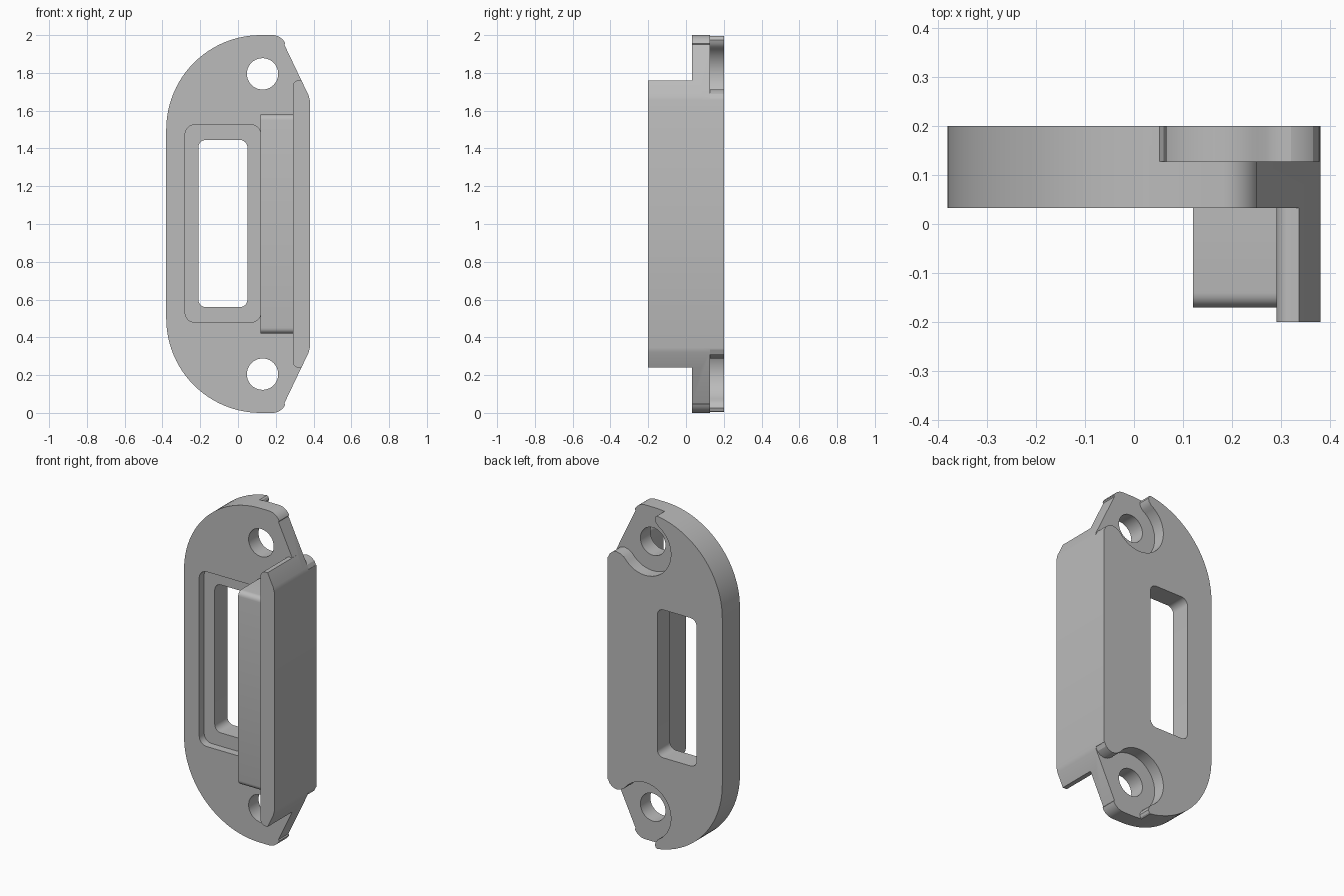
import bpy, bmesh
from math import sin, cos, radians

cube = bpy.data.objects.get("Cube")
if cube:
    bpy.data.objects.remove(cube, do_unlink=True)

GREY = (0.5, 0.5, 0.5, 1.0)
mat = bpy.data.materials.new("grey metal")
mat.use_nodes = True
mat.diffuse_color = GREY
mat.node_tree.nodes["Principled BSDF"].inputs["Base Color"].default_value = GREY


def arc(cx, cz, r, a0, a1, n=8):
    angles = [radians(a0 + (a1 - a0) * i / n) for i in range(n + 1)]
    return [(cx + r * cos(a), cz + r * sin(a)) for a in angles]


def rounded_rect(x0, x1, z0, z1, r):
    return (arc(x1 - r, z1 - r, r, 0, 90) + arc(x0 + r, z1 - r, r, 90, 180)
            + arc(x0 + r, z0 + r, r, 180, 270) + arc(x1 - r, z0 + r, r, 270, 360))


def mirrored(half):
    """Close an upper half profile with its reflection about z = 1."""
    return half + [(x, 2 - z) for x, z in reversed(half)]


def prism(name, profile, y0, y1):
    """Extrude an x-z profile along y."""
    bm = bmesh.new()
    face = bm.faces.new([bm.verts.new((x, y0, z)) for x, z in profile])
    ext = bmesh.ops.extrude_face_region(bm, geom=[face])
    verts = [v for v in ext["geom"] if isinstance(v, bmesh.types.BMVert)]
    bmesh.ops.translate(bm, verts=verts, vec=(0, y1 - y0, 0))
    bmesh.ops.recalc_face_normals(bm, faces=bm.faces)
    mesh = bpy.data.meshes.new(name)
    bm.to_mesh(mesh)
    bm.free()
    obj = bpy.data.objects.new(name, mesh)
    mesh.materials.append(mat)
    bpy.context.collection.objects.link(obj)
    return obj


def combine(target, tool, operation):
    mod = target.modifiers.new(operation.lower(), 'BOOLEAN')
    mod.operation = operation
    mod.solver = 'EXACT'
    mod.object = tool
    bpy.context.view_layer.objects.active = target
    bpy.ops.object.modifier_apply(modifier=mod.name)
    bpy.data.objects.remove(tool, do_unlink=True)


# Plate: big rounded left side, sloped right shoulders
outline = mirrored([(0.38, 1.655), (0.374, 1.68), (0.245, 1.95)]
                   + arc(0.182, 1.925, 0.075, 25, 90) + arc(0.12, 1.5, 0.5, 90, 180, 24))
plate = prism("strike_plate", outline, 0.033, 0.2)

# Side flange following the shoulder slope
flange = prism("side_flange", mirrored(
    [(0.38, 1.655), (0.374, 1.68), (0.336, 1.76)] + arc(0.32, 1.73, 0.03, 90, 180)), -0.2, 0.08)
combine(plate, flange, 'UNION')

# Latch block with rounded front edges at its ends
block = prism("latch_block", [(0.12, 0.42), (0.33, 0.42), (0.33, 1.58), (0.12, 1.58)], -0.17, 0.06)
bm = bmesh.new()
bm.from_mesh(block.data)
ends = [e for e in bm.edges if all(v.co.y < -0.1 for v in e.verts)
        and abs(e.verts[0].co.z - e.verts[1].co.z) < 0.01]
bmesh.ops.bevel(bm, geom=ends, offset=0.03, segments=5, profile=0.5, affect='EDGES')
bm.to_mesh(block.data)
bm.free()
combine(plate, block, 'UNION')

# Stepped window
combine(plate, prism("pocket_cutter", rounded_rect(-0.28, 0.12, 0.48, 1.525, 0.05), 0.0, 0.08), 'DIFFERENCE')
combine(plate, prism("window_cutter", rounded_rect(-0.21, 0.05, 0.56, 1.445, 0.04), 0.05, 0.3), 'DIFFERENCE')

# Screw holes and the open recesses behind them
recess = ([(0.05, 2.1), (0.05, 1.997), (0.06, 1.99), (0.066, 1.975), (0.06, 1.955)]
          + arc(0.13, 1.79, 0.17, 120, 315, 28)
          + [(0.27, 1.692), (0.295, 1.706), (0.32, 1.711), (0.345, 1.704),
             (0.365, 1.688), (0.376, 1.665), (0.5, 1.66), (0.5, 2.1)])
for upper in (True, False):
    def place(profile):
        return profile if upper else [(x, 2 - z) for x, z in profile]
    combine(plate, prism("recess_cutter", place(recess), 0.127, 0.3), 'DIFFERENCE')
    hole = arc(0.13, 1.795, 0.083, 0, 360, 40)[:-1]
    combine(plate, prism("hole_cutter", place(hole), -0.1, 0.3), 'DIFFERENCE')

bpy.ops.object.select_all(action='DESELECT')
plate.select_set(True)
bpy.context.view_layer.objects.active = plate
bpy.ops.object.shade_smooth_by_angle(angle=radians(25))
